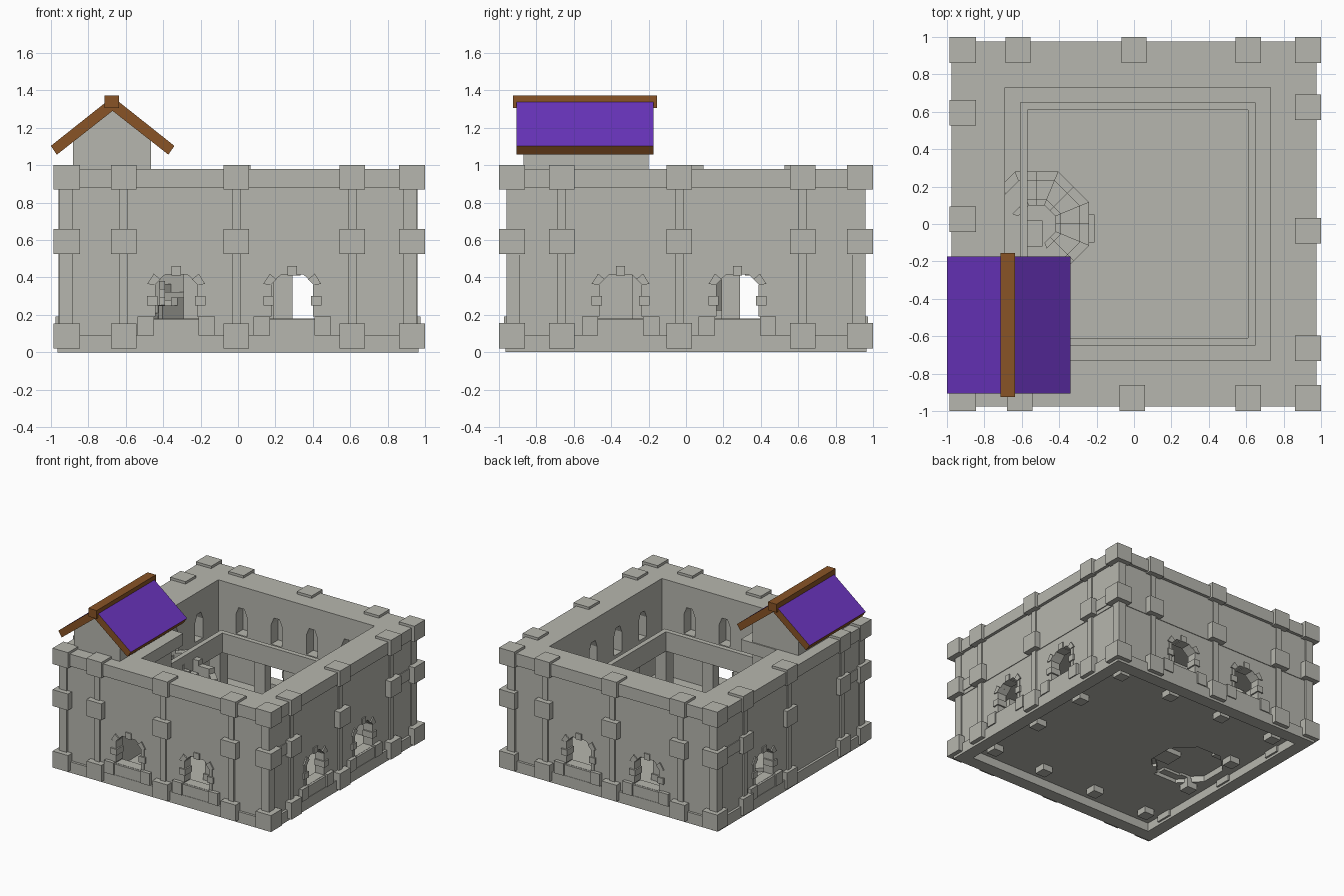
import bpy, bmesh, math

if "Cube" in bpy.data.objects:
    bpy.data.objects.remove(bpy.data.objects["Cube"])

def material(name, c):
    m = bpy.data.materials.new(name)
    m.diffuse_color = (*c, 1)
    m.use_nodes = True
    m.node_tree.nodes["Principled BSDF"].inputs["Base Color"].default_value = m.diffuse_color
    return m

STONE = material("grey stone", (0.47, 0.47, 0.425))
WOOD = material("brown wood", (0.25, 0.088, 0.019))
TILE = material("purple roof", (0.145, 0.035, 0.52))

def finish(bm, name, *mats):
    bmesh.ops.recalc_face_normals(bm, faces=bm.faces)
    me = bpy.data.meshes.new(name)
    bm.to_mesh(me)
    bm.free()
    ob = bpy.data.objects.new(name, me)
    bpy.context.collection.objects.link(ob)
    for m in mats:
        me.materials.append(m)
    return ob

def loft(bm, a, b):
    """Solid between two matching point loops."""
    va, vb = [bm.verts.new(p) for p in a], [bm.verts.new(p) for p in b]
    n = len(a)
    bm.faces.new(va)
    bm.faces.new(vb[::-1])
    for i in range(n):
        j = (i + 1) % n
        bm.faces.new((va[i], vb[i], vb[j], va[j]))

def box(bm, x0, x1, y0, y1, z0, z1):
    q = [(x0, y0), (x1, y0), (x1, y1), (x0, y1)]
    loft(bm, [(x, y, z0) for x, y in q], [(x, y, z1) for x, y in q])

# side frames: position t along the wall, distance d outwards
SIDES = {
    "front": lambda t, d, z: (t, -d, z),
    "right": lambda t, d, z: (d, t, z),
    "back": lambda t, d, z: (t, d, z),
    "left": lambda t, d, z: (-d, t, z),
}

def side_prism(bm, side, pts, d0, d1):
    f = SIDES[side]
    loft(bm, [f(t, d0, z) for t, z in pts], [f(t, d1, z) for t, z in pts])

def side_box(bm, side, t0, t1, z0, z1, d0, d1):
    side_prism(bm, side, [(t0, z0), (t1, z0), (t1, z1), (t0, z1)], d0, d1)

def arch(t, w, z0, zs, z1):
    return [(t - w, z0), (t + w, z0), (t + w, zs), (t + w * .5, z1), (t - w * .5, z1), (t - w, zs)]

DOORS = {"front": (-.33, .29), "right": (-.35, .275), "back": (-.31, .31), "left": (.34,)}

# castle ring: one wall section with gallery and parapet, swept round the square
section = [(.965, 0), (.965, .09), (.945, .09), (.945, .52), (.95, .52), (.95, .88),
           (.975, .88), (.975, .98), (.73, .98), (.73, .54), (.65, .54), (.65, .62),
           (.61, .62), (.61, .46), (.86, .46), (.86, 0)]
bm = bmesh.new()
loops = []
for sx, sy in ((-1, -1), (1, -1), (1, 1), (-1, 1)):
    loops.append([bm.verts.new((.02 + sx * (r - .02) if r < .75 else sx * r, sy * r, z))
                  for r, z in section])
for c in range(4):
    A, B = loops[c], loops[(c + 1) % 4]
    for i in range(len(section)):
        j = (i + 1) % len(section)
        bm.faces.new((A[i], B[i], B[j], A[j]))
walls = finish(bm, "castle_walls", STONE)

# openings: outer arches and gallery niches
cut = bmesh.new()
for s in SIDES:
    for t in DOORS[s]:
        side_prism(cut, s, arch(t, .12, .18, .36, .415), .8, 1.1)
    for t in (-.48, -.16, .16, .48):
        side_prism(cut, s, arch(t, .05, .58, .74, .80), .67, .82)
cutter = finish(cut, "opening_cutter")
cutter.hide_render = True

def subtract(ob, tool):
    m = ob.modifiers.new("cut", "BOOLEAN")
    m.operation, m.solver, m.object = "DIFFERENCE", "EXACT", tool
    bpy.context.view_layer.objects.active = ob
    bpy.ops.object.modifier_apply(modifier=m.name)
    bpy.data.objects.remove(tool)

subtract(walls, cutter)

# pillars carrying the gallery
bm = bmesh.new()
for s in SIDES:
    for t in (-.24, .24):
        side_box(bm, s, t - .05, t + .05, .1, .47, .62, .70)
        side_box(bm, s, t - .06, t + .06, .1, .17, .615, .71)
for x in (-.64, .66):
    for y in (-.66, .66):
        box(bm, x - .05, x + .05, y - .05, y + .05, .1, .47)
finish(bm, "gallery_pillars", STONE)

# heavy stone blocks and thin pilasters on each side
bm = bmesh.new()
pil = bmesh.new()
ROWS = ((.02, .155), (.525, .66), (.87, 1.0))
for s, ts in {"front": (-.61, -.01, .61), "right": (-.665, -.035, .625),
              "back": (-.62, 0, .61), "left": (-.665, .025, .595)}.items():
    out = .985 if s == "left" else 1.0
    for t in ts:
        for z0, z1 in ROWS:
            side_box(bm, s, t - .068, t + .068, z0, z1, out - .14, out)
        side_box(pil, s, t - .023, t + .023, .05, .93, .9, .96)
for x in (-.915, .93):
    for y in (-.93, .93):
        for z0, z1 in ROWS:
            box(bm, x - .07, x + .07, y - .07, y + .07, z0, z1)
        sx, sy = math.copysign(1, x), math.copysign(1, y)
        box(pil, sx * .92 - .035, sx * .92 + .035, sy * .925 - .035, sy * .925 + .035, .05, .93)
        # short middle bands running off the corners
        box(pil, sx * .9 - .057, sx * .9 + .057, sy * .78 - .12, sy * .78 + .12, .55, .64)
finish(bm, "stone_blocks", STONE)
finish(pil, "pilasters", STONE)

# stone frames round the outer openings
bm = bmesh.new()
for s in SIDES:
    for t in DOORS[s]:
        side_box(bm, s, t - .12, t + .12, .09, .178, .87, .962)
        for k in (-1, 1):
            def bit(a, b, z0, z1, d):
                side_box(bm, s, t + k * a, t + k * b, z0, z1, .87, d)
            bit(.12, .207, .09, .19, .974)
            bit(.112, .14, .19, .25, .95)
            bit(.10, .155, .25, .30, .96)
            bit(.112, .14, .30, .36, .95)
            side_prism(bm, s, [(t + k * p, z) for p, z in
                               ((.115, .36), (.155, .365), (.12, .42), (.085, .39))], .87, .955)
        side_box(bm, s, t - .025, t + .025, .41, .46, .87, .955)
finish(bm, "opening_frames", STONE)

# floor with octagonal recess below the stair
bm = bmesh.new()
box(bm, -.9, .9, -.9, .9, .07, .12)
floor = finish(bm, "floor", STONE)
CX, CY = -.52, 0

def octo(r, deg, z):
    a = math.radians((deg + 22.5) % 45 - 22.5)
    q = r / math.cos(a)
    return (CX + q * math.cos(math.radians(deg)), CY + q * math.sin(math.radians(deg)), z)

ring = [22.5 + 45 * k for k in range(8)]
def octagon(bm, r, z0, z1):
    loft(bm, [octo(r, d, z0) for d in ring], [octo(r, d, z1) for d in ring])

bm = bmesh.new()
octagon(bm, .26, 0, .3)
well = finish(bm, "well_cutter")
well.hide_render = True
subtract(floor, well)
bm = bmesh.new()
octagon(bm, .265, .12, .15)
finish(bm, "stair_base", STONE)

# stub feet under the floor
bm = bmesh.new()
grid = (-.72, -.22, .28, .76)
for x in grid:
    for y in grid:
        if max(abs(x), abs(y)) > .5:
            box(bm, x - .045, x + .045, y - .045, y + .045, .02, .1)
finish(bm, "floor_feet", STONE)

# spiral stair with stepped parapet
bm = bmesh.new()
def sector(r0, r1, a0, a1, z0, z1):
    q = [(r0, a0), (r1, a0), (r1, a1), (r0, a1)]
    loft(bm, [octo(r, a, z0) for r, a in q], [octo(r, a, z1) for r, a in q])
for i in range(10):
    a = -67.5 + 22.5 * i
    z = .15 + .043 * i
    sector(.12, .25, a, a + 22.5, max(z - .08, .12), z)
    sector(.23, .28, a, a + 22.5, max(z - .10, .07), z + .10)
    sector(.10, .13, a, a + 22.5, max(z - .10, .12), z + .06)
box(bm, -.62, -.49, -.12, .02, .12, .5)
box(bm, -.42, -.21, -.10, .05, .08, .16)
finish(bm, "spiral_stair", STONE)

# corner platform and tower under the hut
bm = bmesh.new()
box(bm, -.94, -.365, -.94, -.19, .88, .979)
box(bm, -.85, -.465, -.85, -.2, .1, .9)
finish(bm, "corner_tower", STONE)

# hut walls with gable ends
RX = -.67
bm = bmesh.new()
gable = [(RX - .213, .97), (RX + .205, .97), (RX + .205, 1.13), (RX, 1.295), (RX - .213, 1.13)]
loft(bm, [(x, -.87, z) for x, z in gable], [(x, -.2, z) for x, z in gable])
finish(bm, "hut_walls", STONE)

# roof slopes: wood boards with purple tops
bm = bmesh.new()
for k in (-1, 1):
    p = [(.33, 1.103), (0, 1.365), (0, 1.29), (.298, 1.056)]
    loft(bm, [(RX + k * x, -.905, z) for x, z in p], [(RX + k * x, -.175, z) for x, z in p])
roof = finish(bm, "hut_roof", WOOD, TILE)
for f in roof.data.polygons:
    f.material_index = 1 if f.normal.z > .3 else 0

# ridge beam
bm = bmesh.new()
box(bm, RX - .043, RX + .033, -.925, -.155, 1.305, 1.373)
finish(bm, "ridge_beam", WOOD)
